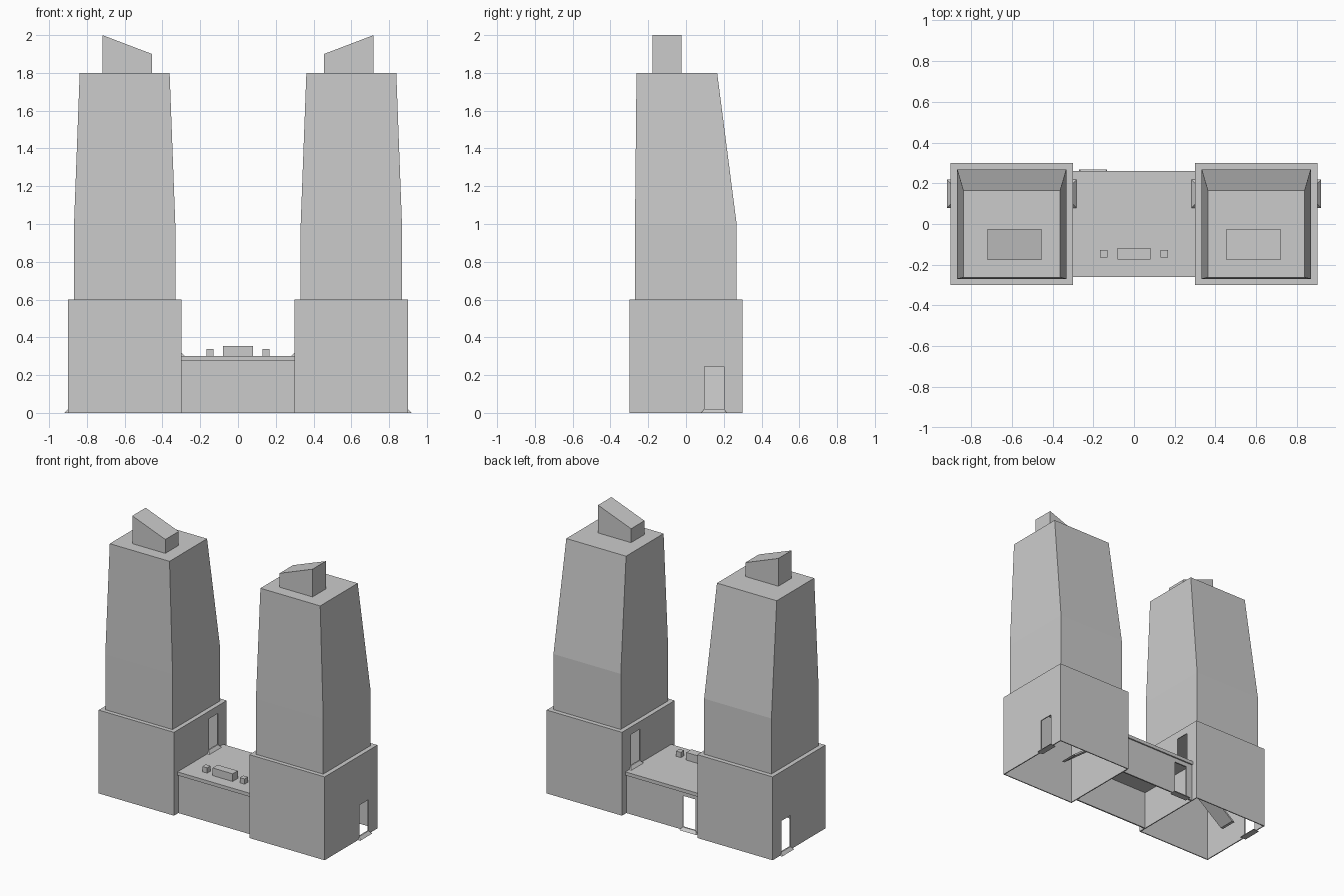
import bpy
import bmesh

cube = bpy.data.objects.get("Cube")
if cube:
    bpy.data.objects.remove(cube, do_unlink=True)

stone = bpy.data.materials.new("light_grey_stone")
stone.use_nodes = True
GREY = (0.6, 0.6, 0.6, 1)
stone.diffuse_color = GREY
stone.node_tree.nodes["Principled BSDF"].inputs["Base Color"].default_value = GREY

WALL = 0.01      # wall thickness
LIP = 0.018      # how far a door sill sticks out
DOOR_H = 0.245
DOOR_Y = (0.097, 0.2)


def loft(name, rings, side=1, open_bottom=False):
    """Stack rectangles (x0, x1, y0, y1, z) into a solid; side -1 mirrors it in x."""
    bm = bmesh.new()
    loops = []
    for x0, x1, y0, y1, z in rings:
        corners = ((x0, y0), (x1, y0), (x1, y1), (x0, y1))
        loops.append([bm.verts.new((side * x, y, z)) for x, y in corners])
    for low, high in zip(loops, loops[1:]):
        for i in range(4):
            j = (i + 1) % 4
            bm.faces.new((low[i], low[j], high[j], high[i]))
    bm.faces.new(loops[-1])
    bottom = bm.faces.new(loops[0][::-1])
    bmesh.ops.recalc_face_normals(bm, faces=bm.faces)
    if open_bottom:
        bm.faces.remove(bottom)
    mesh = bpy.data.meshes.new(name)
    bm.to_mesh(mesh)
    bm.free()
    mesh.materials.append(stone)
    ob = bpy.data.objects.new(name, mesh)
    bpy.context.scene.collection.objects.link(ob)
    return ob


def box(name, x0, x1, y0, y1, z0, z1, side=1, open_bottom=False):
    return loft(name, [(x0, x1, y0, y1, z0), (x0, x1, y0, y1, z1)], side, open_bottom)


def cut(ob, cutters):
    """Cut door openings, bake the result and drop the cutters."""
    for cutter in cutters:
        mod = ob.modifiers.new("opening", 'BOOLEAN')
        mod.operation = 'DIFFERENCE'
        mod.solver = 'EXACT'
        mod.object = cutter
        cutter.hide_render = True
    bpy.context.view_layer.update()
    graph = bpy.context.evaluated_depsgraph_get()
    mesh = bpy.data.meshes.new_from_object(ob.evaluated_get(graph))
    ob.modifiers.clear()
    ob.data = mesh
    for cutter in cutters:
        bpy.data.objects.remove(cutter, do_unlink=True)


def side_sill(name, wall_x, z, side):
    """Bevelled sill across a wall that faces sideways; wall_x is the wall's middle."""
    y0, y1 = DOOR_Y
    h = WALL / 2
    loft(name, [(wall_x - h - LIP, wall_x + h + LIP, y0 - LIP, y1 + LIP, z),
                (wall_x - h, wall_x + h, y0, y1, z + 0.02)], side)


for side, label in ((1, "left"), (-1, "right")):
    # hollow base with an outer street door and an inner terrace door
    base = box(f"{label}_tower_base", 0.3, 0.9, -0.3, 0.3, 0, 0.6, side, open_bottom=True)
    shell = base.modifiers.new("shell", 'SOLIDIFY')
    shell.thickness = WALL
    shell.offset = -1
    cut(base, [box("door_cutter", 0.85, 0.95, *DOOR_Y, -0.05, DOOR_H, side),
               box("door_cutter", 0.25, 0.35, *DOOR_Y, 0.3, 0.3 + DOOR_H, side)])
    side_sill(f"{label}_outer_door_sill", 0.9 - WALL / 2, 0, side)
    side_sill(f"{label}_inner_door_sill", 0.3 + WALL / 2, 0.3, side)

    # ramp inside the base, from the terrace door down to the ground
    loft(f"{label}_ramp", [(0.69, 0.71, 0.09, 0.21, 0), (0.3, 0.32, 0.09, 0.21, 0.3)], side)

    # tower shaft, tapering above its lower part, with a sloping back
    loft(f"{label}_tower_shaft", [(0.332, 0.868, -0.27, 0.268, 0.6),
                                  (0.332, 0.868, -0.27, 0.268, 1.0),
                                  (0.362, 0.838, -0.262, 0.165, 1.8)], side)

    # wedge on the roof, higher on the outer side
    wedge = box(f"{label}_roof_wedge", 0.455, 0.718, -0.177, -0.025, 1.8, 2.0, side)
    for v in wedge.data.vertices:
        if v.co.z > 1.9 and abs(v.co.x) < 0.6:
            v.co.z = 1.9

    # small block on the terrace
    box(f"{label}_terrace_block", 0.13, 0.168, -0.165, -0.127, 0.3, 0.338, side)

# linking podium: front wall, back wall with a door, terrace slab
box("podium_front_wall", -0.3, 0.3, -0.25, -0.25 + WALL, 0, 0.275)
back = box("podium_back_wall", -0.3, 0.3, 0.25 - WALL, 0.25, 0, 0.275)
cut(back, [box("door_cutter", -0.252, -0.15, 0.2, 0.3, -0.05, DOOR_H)])
loft("podium_door_sill", [(-0.27, -0.132, 0.25 - WALL - LIP, 0.25 + LIP, 0),
                          (-0.252, -0.15, 0.25 - WALL, 0.25, 0.02)])
box("terrace_slab", -0.3, 0.3, -0.26, 0.26, 0.275, 0.3)
box("terrace_long_block", -0.08, 0.08, -0.175, -0.117, 0.3, 0.355)
